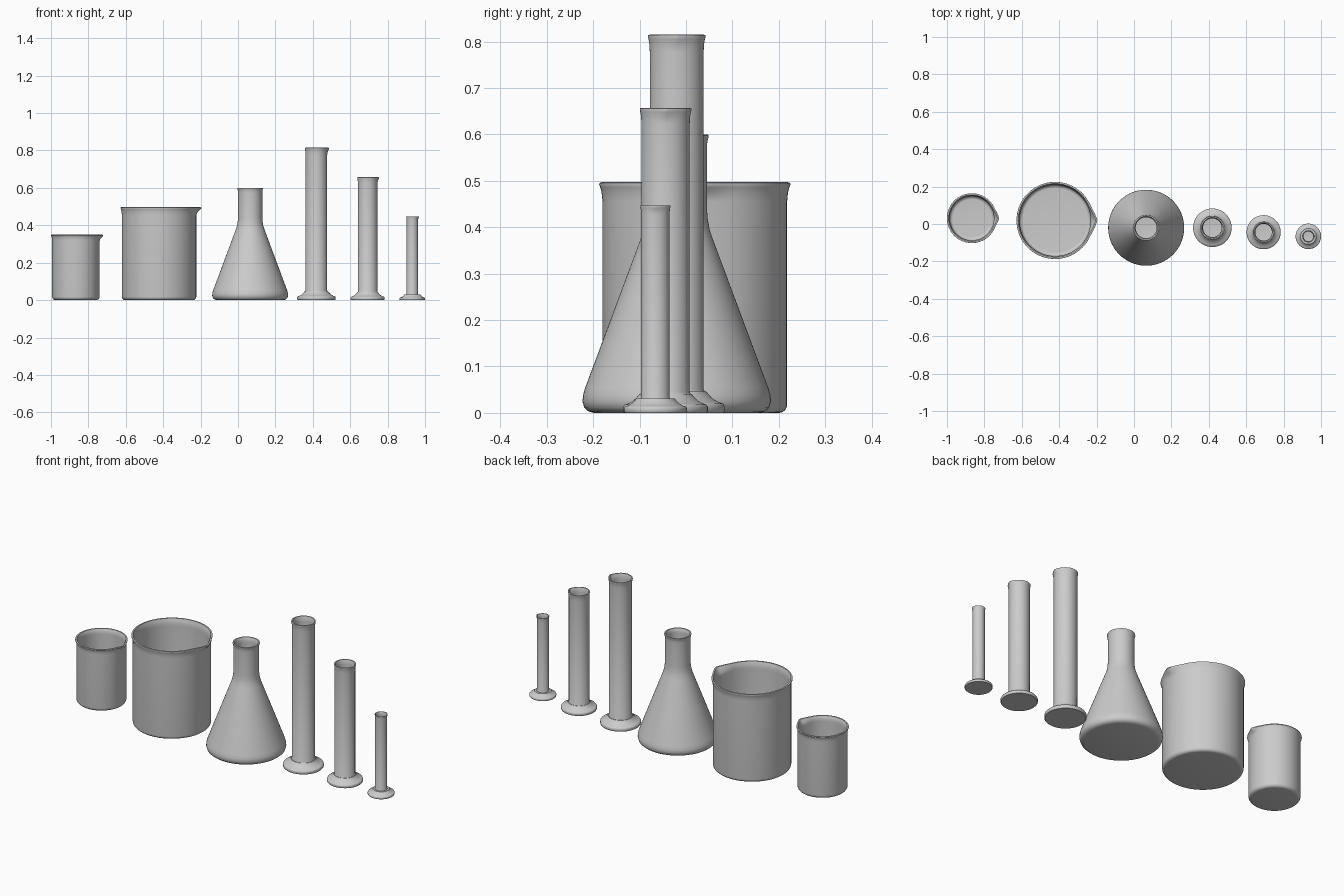
import bpy, math

if "Cube" in bpy.data.objects:
    bpy.data.objects.remove(bpy.data.objects["Cube"])

SEG = 96


def lathe(name, profile, loc, spout=None):
    """Revolve (r, z) points; spout = (reach, half angle, start z, top z)."""
    verts, faces, rings = [], [], []
    for r, z in profile:
        if r == 0:
            rings.append([len(verts)] * SEG)
            verts.append((0, 0, z))
            continue
        rings.append(list(range(len(verts), len(verts) + SEG)))
        for i in range(SEG):
            a = 2 * math.pi * i / SEG
            rr = r
            if spout:
                reach, width, z0, z1 = spout
                t = min(1, max(0, (z - z0) / (z1 - z0)))
                d = min(a, 2 * math.pi - a)
                rr += reach * t ** 1.5 * max(0, 1 - d / width) ** 1.4
            verts.append((rr * math.cos(a), rr * math.sin(a), z))
    for lo, hi in zip(rings, rings[1:]):
        for i in range(SEG):
            j = (i + 1) % SEG
            quad = [lo[i], lo[j], hi[j], hi[i]]
            faces.append(list(dict.fromkeys(quad)))
    mesh = bpy.data.meshes.new(name)
    mesh.from_pydata(verts, [], faces)
    mesh.update()
    ob = bpy.data.objects.new(name, mesh)
    ob.location = (loc[0], loc[1], 0)
    bpy.context.collection.objects.link(ob)
    bpy.ops.object.select_all(action='DESELECT')
    ob.select_set(True)
    bpy.context.view_layer.objects.active = ob
    bpy.ops.object.shade_smooth_by_angle(angle=math.radians(40))
    return ob


def lip(r, flare, t, h, drop):
    """Flared rim: up the outside, over the rounded top, down the inside."""
    outer = [(r, h - drop), (r + flare * .1, h - drop * .75),
             (r + flare * .3, h - drop * .5), (r + flare * .65, h - drop * .27),
             (r + flare, h - t * .6), (r + flare * .9, h - t * .15)]
    top = [(r + flare * .5 - t * .2, h), (r + flare * .5 - t * .6, h - t * .1)]
    inner = [(r + flare * .3 - t, h - drop * .35), (r - t, h - drop * .7), (r - t, h - drop)]
    return outer + top + inner


def beaker(name, loc, r, h, flare, reach, drop):
    t, c = .009, .018
    arc = [(r - c + c * math.sin(k * math.pi / 12), c - c * math.cos(k * math.pi / 12))
           for k in range(7)]
    inside = [(max(0, x - t), z + t) for x, z in reversed(arc)]
    lathe(name, [(0, 0)] + arc + lip(r, flare, t, h, drop) + inside + [(0, t)],
          loc, (reach, .42, h - drop, h - t))


def cylinder(name, loc, r, h, base_r, reach):
    hb, t = base_r * .45, r * .14
    # stepped foot
    foot = [(0, 0), (base_r * .97, 0), (base_r, hb * .08), (base_r, hb * .33),
            (base_r * .97, hb * .43), (base_r * .88, hb * .5), (base_r * .78, hb * .62),
            (base_r * .7, hb * .78), (base_r * .65, hb * .9), (base_r * .62, hb),
            (r * 1.04, hb), (r, hb * 1.1)]
    # hollow tube
    lathe(name, foot + lip(r, r * .07, t, h, r * .65) + [(r - t, hb), (0, hb * .9)],
          loc, (reach, .6, h - r * .65, h - t))


# beakers with pouring lips
beaker("small_beaker", (-.867, .031), .127, .35, .006, .013, .032)
beaker("large_beaker", (-.422, .019), .199, .497, .007, .02, .042)

# conical flask
flask = [(0, 0), (.178, 0), (.19, .003), (.199, .011), (.203, .024), (.202, .038),
         (.197, .055), (.078, .374), (.071, .395), (.067, .416), (.065, .44)]
inner = [(x - .009, z) for x, z in reversed(flask[4:])] + [(.172, .01), (0, .01)]
lathe("conical_flask", flask + lip(.065, .004, .009, .6, .03) + inner, (.065, -.02))

# graduated cylinders
cylinder("tall_cylinder", (.419, -.02), .058, .815, .103, .006)
cylinder("medium_cylinder", (.693, -.044), .052, .657, .091, .006)
cylinder("small_cylinder", (.932, -.066), .0305, .447, .068, .003)
